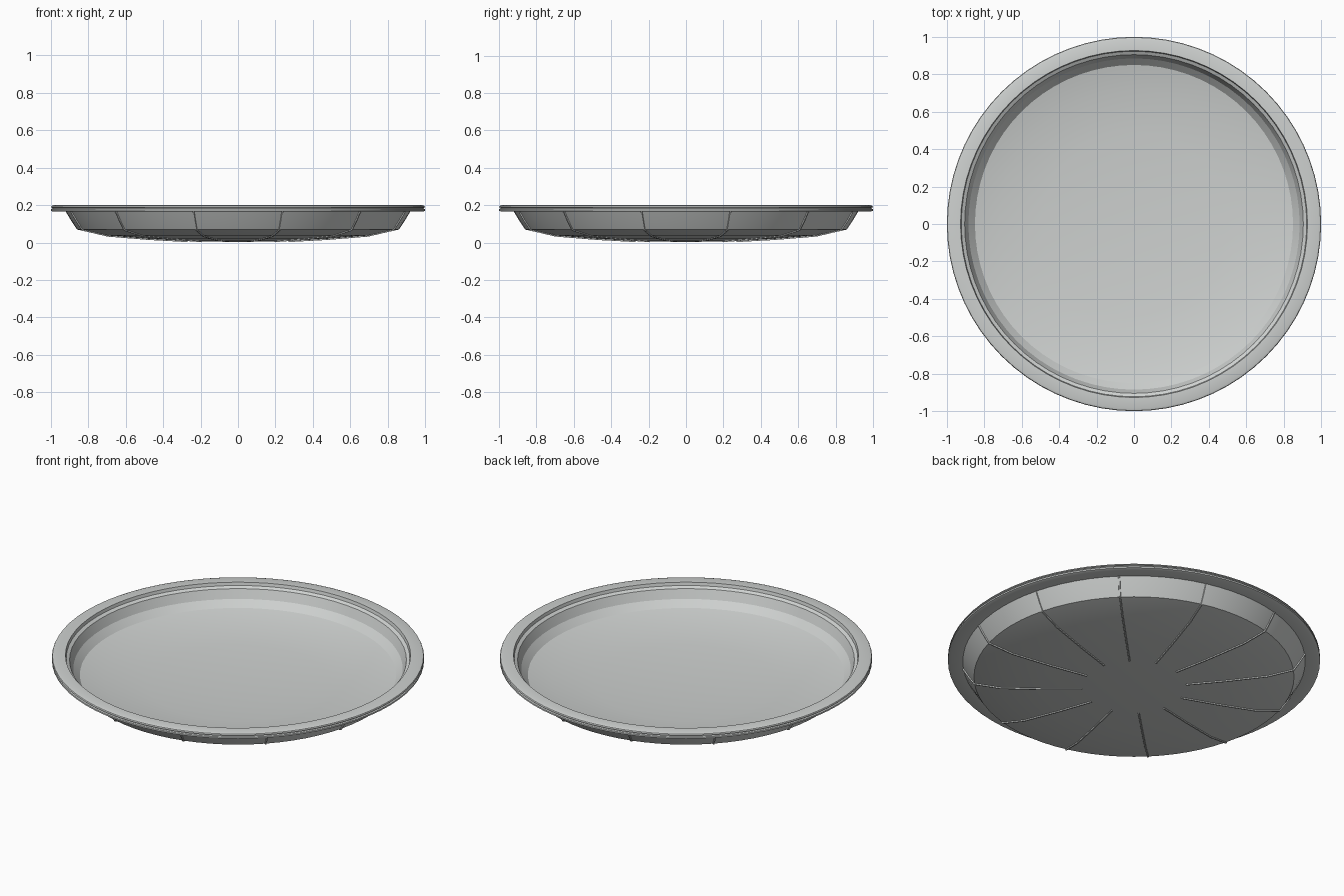
import bpy, bmesh, math
from mathutils import Matrix, Vector

cube = bpy.data.objects.get("Cube")
if cube:
    bpy.data.objects.remove(cube, do_unlink=True)

SEGMENTS = 72
RIBS = 12

grey = bpy.data.materials.new("light_grey")
grey.use_nodes = True
colour = (0.62, 0.64, 0.63, 1)
grey.diffuse_color = colour
grey.node_tree.nodes["Principled BSDF"].inputs["Base Color"].default_value = colour


def finish(bm, name, angle):
    bmesh.ops.recalc_face_normals(bm, faces=bm.faces)
    mesh = bpy.data.meshes.new(name)
    bm.to_mesh(mesh)
    bm.free()
    mesh.materials.append(grey)
    obj = bpy.data.objects.new(name, mesh)
    bpy.context.collection.objects.link(obj)
    bpy.ops.object.select_all(action="DESELECT")
    obj.select_set(True)
    bpy.context.view_layer.objects.active = obj
    bpy.ops.object.shade_smooth_by_angle(angle=math.radians(angle))
    return obj


def lathe(name, profile):
    """Spin a (radius, height) profile round the vertical axis."""
    bm = bmesh.new()
    verts = [bm.verts.new((r, 0, z)) for r, z in profile]
    edges = [bm.edges.new(pair) for pair in zip(verts, verts[1:])]
    bmesh.ops.spin(bm, geom=verts + edges, cent=(0, 0, 0), axis=(0, 0, 1),
                   angle=math.tau, steps=SEGMENTS)
    bmesh.ops.remove_doubles(bm, verts=bm.verts, dist=0.0005)
    return finish(bm, name, 20)


# Underside of the shallow bowl, from the centre out to the rim
under = [(0, 0.003), (0.28, 0.009), (0.49, 0.02), (0.72, 0.038),
         (0.86, 0.07), (0.89, 0.115), (0.92, 0.165)]
# Stepped outer edge and flat top of the rim
rim = [(0.985, 0.165), (1.0, 0.17), (1.0, 0.179), (0.992, 0.182),
       (0.992, 0.186), (1.0, 0.189), (0.997, 0.196), (0.985, 0.2), (0.927, 0.2)]
# Inner step, wall and gently dished floor
inside = [(0.923, 0.182), (0.905, 0.172), (0.885, 0.12), (0.85, 0.083),
          (0.72, 0.054), (0.49, 0.035), (0.28, 0.025), (0, 0.02)]
lathe("dish", under + rim + inside)

# Slim raised ribs radiating over the underside
bm = bmesh.new()
path = [Vector((r, 0, z)) for r, z in under[1:]]
half_width, proud = 0.006, 0.006
for k in range(RIBS):
    turn = Matrix.Rotation(math.tau * (k + 0.5) / RIBS, 3, "Z")
    rings = []
    for i, p in enumerate(path):
        t = (path[min(i + 1, len(path) - 1)] - path[max(i - 1, 0)]).normalized()
        out = Vector((t.z, 0, -t.x))
        side = Vector((0, half_width, 0))
        corners = [p - out * 0.004 - side, p + out * proud - side * 0.6,
                   p + out * proud + side * 0.6, p - out * 0.004 + side]
        rings.append([bm.verts.new(turn @ c) for c in corners])
    for a, b in zip(rings, rings[1:]):
        for j in range(4):
            n = (j + 1) % 4
            bm.faces.new((a[j], a[n], b[n], b[j]))
    bm.faces.new(rings[0])
    bm.faces.new(rings[-1])
finish(bm, "underside_ribs", 30)
